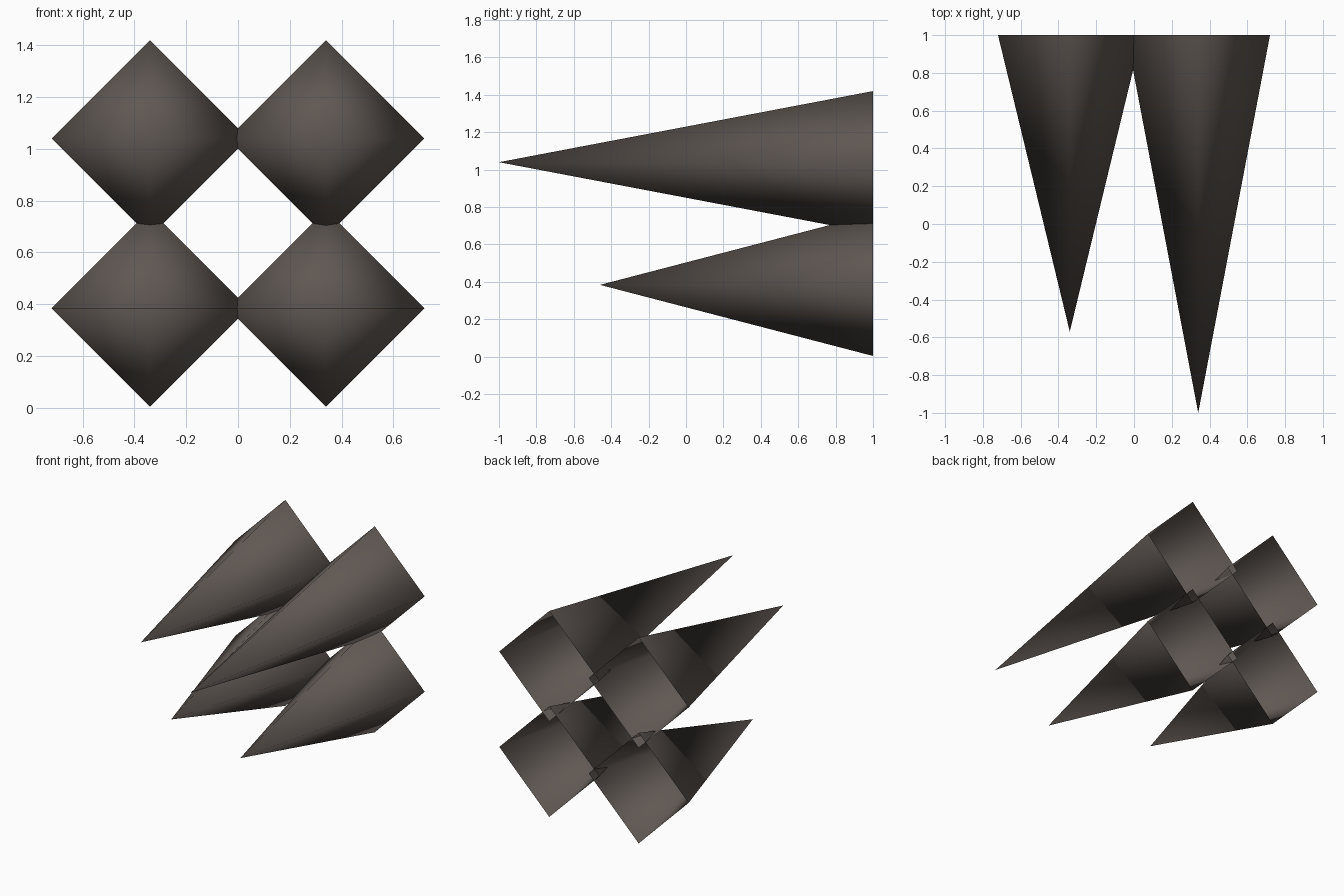
import bpy
import bmesh
from math import cos, sin, pi

cube = bpy.data.objects.get("Cube")
if cube:
    bpy.data.objects.remove(cube, do_unlink=True)

# Single dark warm grey
COLOUR = (0.115, 0.096, 0.085, 1.0)
mat = bpy.data.materials.new("dark_warm_grey")
mat.use_nodes = True
mat.diffuse_color = COLOUR
bsdf = next(n for n in mat.node_tree.nodes if n.type == 'BSDF_PRINCIPLED')
bsdf.inputs["Base Color"].default_value = COLOUR

BACK = 1.0      # open rear plane
RADIUS = 0.38   # centre to corner of the square base


def spike(name, x, z, tip_y):
    """Hollow four-sided spike, open at the back, pointing forward."""
    bm = bmesh.new()
    ring = [bm.verts.new((RADIUS * cos(i * pi / 2), BACK, RADIUS * sin(i * pi / 2)))
            for i in range(4)]
    tip = bm.verts.new((0, tip_y, 0))
    for i in range(4):
        face = bm.faces.new((ring[i], ring[(i + 1) % 4], tip))
        face.smooth = True
    mesh = bpy.data.meshes.new(name)
    bm.to_mesh(mesh)
    bm.free()
    mesh.materials.append(mat)
    obj = bpy.data.objects.new(name, mesh)
    obj.location = (x, 0, z)
    bpy.context.collection.objects.link(obj)


# Two rows of spikes with differing lengths
spike("upper_left_spike", 0.34, 1.04, -1.0)
spike("upper_right_spike", -0.34, 1.04, -0.57)
spike("lower_left_spike", 0.34, 0.384, -0.46)
spike("lower_right_spike", -0.34, 0.384, -0.24)
